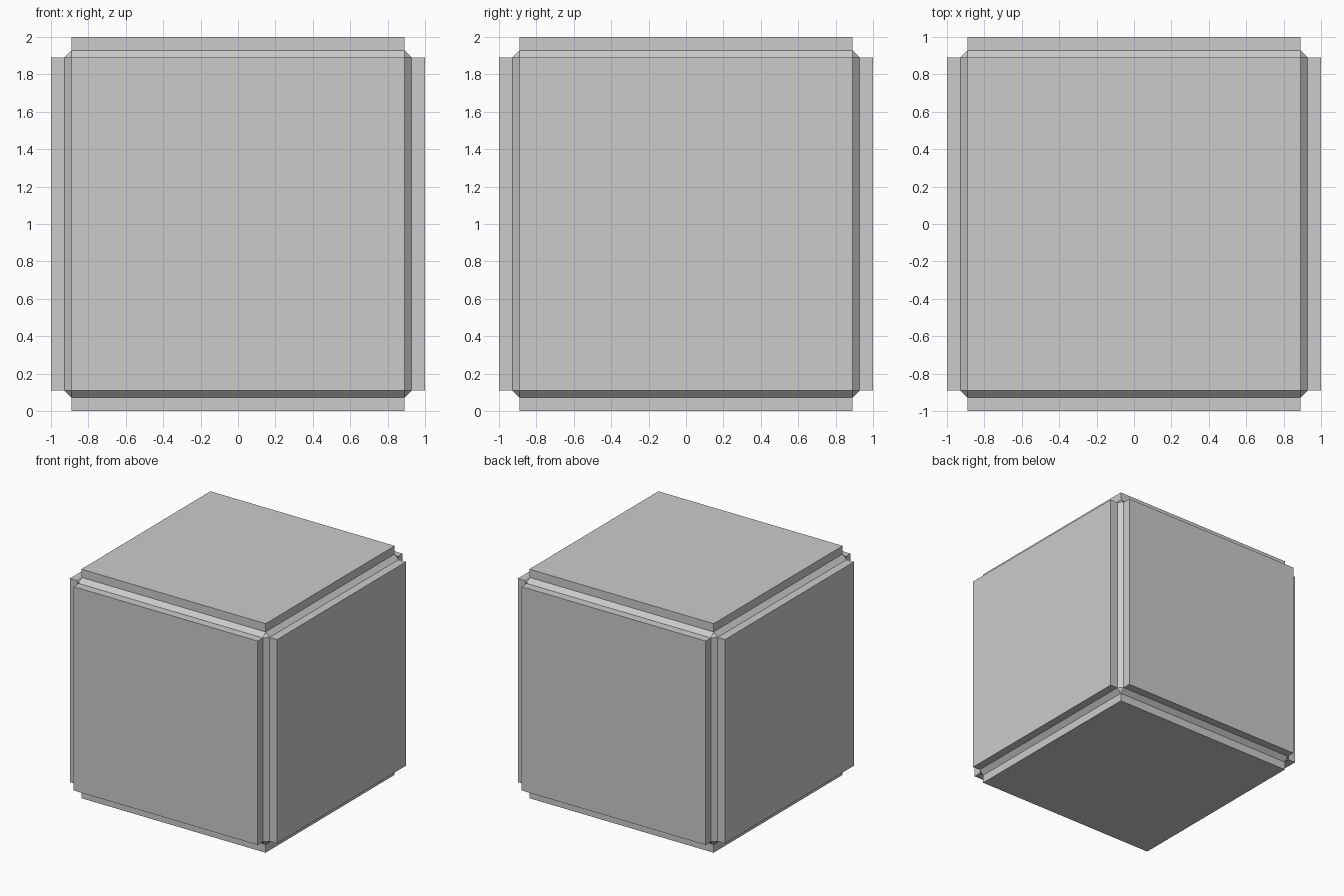
import bpy, bmesh

if "Cube" in bpy.data.objects:
    bpy.data.objects.remove(bpy.data.objects["Cube"])

CORE, PANEL = 0.928, 0.89   # half sizes of the core and of the raised panels

# Core cube with chamfered edges
bm = bmesh.new()
bmesh.ops.create_cube(bm, size=2 * CORE)
bmesh.ops.bevel(bm, geom=bm.edges[:], offset=CORE - PANEL, offset_type='OFFSET',
                segments=1, profile=0.5, affect='EDGES')
bm.normal_update()

# Raise the six large faces into square panels
sides = [f for f in bm.faces if f.calc_area() > 1]
res = bmesh.ops.extrude_discrete_faces(bm, faces=sides)
for f in res['faces']:
    f.normal_update()
    bmesh.ops.translate(bm, verts=f.verts, vec=f.normal * (1 - CORE))

# Stand it on the floor
bmesh.ops.translate(bm, verts=bm.verts, vec=(0, 0, 1))
bmesh.ops.recalc_face_normals(bm, faces=bm.faces)

mesh = bpy.data.meshes.new("panelled_cube")
bm.to_mesh(mesh)
bm.free()
bpy.context.collection.objects.link(bpy.data.objects.new("panelled_cube", mesh))
